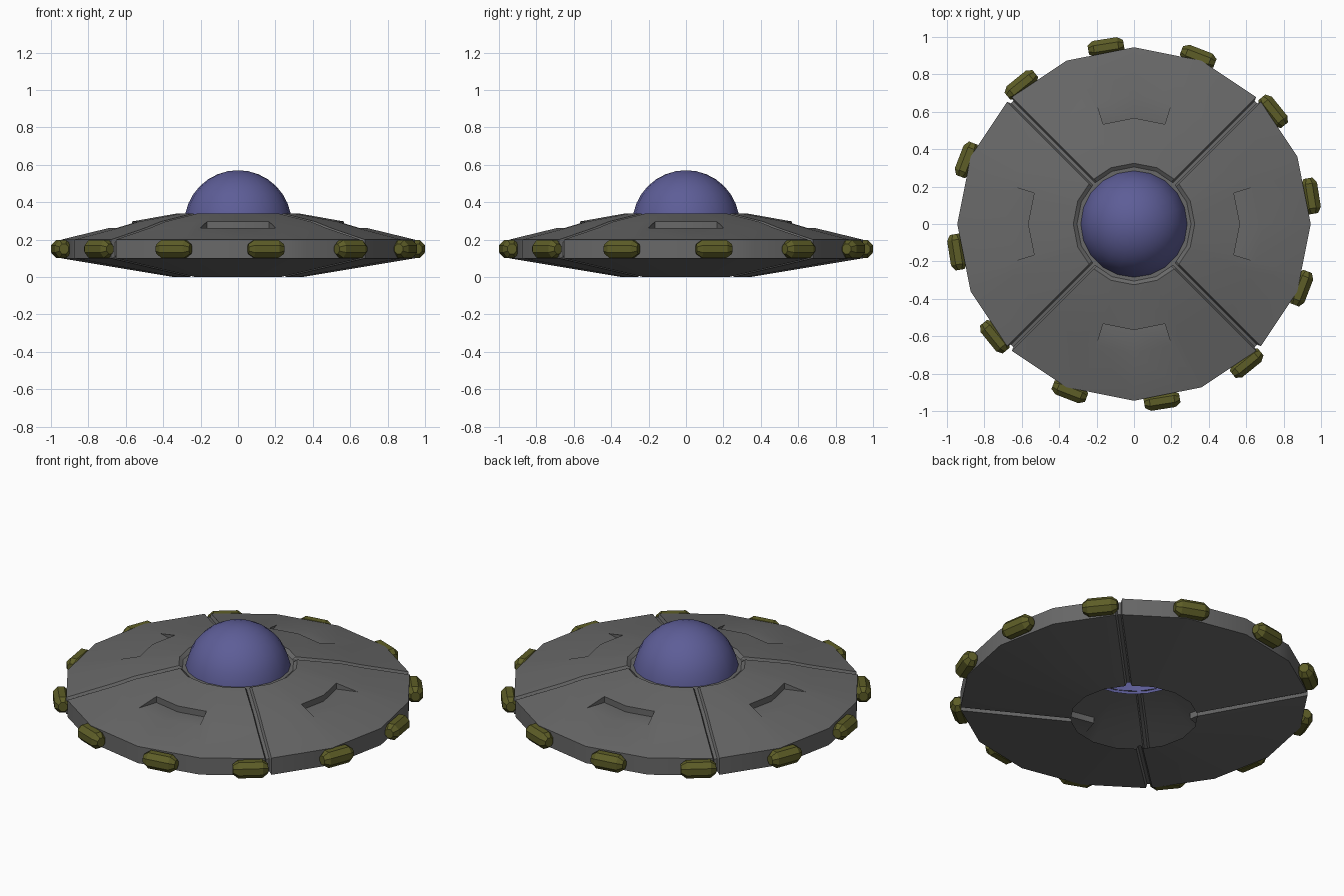
import bpy, bmesh
from math import sin, cos, radians, pi
from mathutils import Matrix

if "Cube" in bpy.data.objects:
    bpy.data.objects.remove(bpy.data.objects["Cube"])


def finish(name, bm, color, angle):
    bmesh.ops.recalc_face_normals(bm, faces=bm.faces)
    me = bpy.data.meshes.new(name)
    bm.to_mesh(me)
    bm.free()
    ob = bpy.data.objects.new(name, me)
    bpy.context.collection.objects.link(ob)
    me.materials.append(color)
    bpy.ops.object.select_all(action='DESELECT')
    ob.select_set(True)
    bpy.context.view_layer.objects.active = ob
    bpy.ops.object.shade_smooth_by_angle(angle=radians(angle))
    return ob


def material(name, rgb):
    m = bpy.data.materials.new(name)
    m.diffuse_color = (*rgb, 1)
    m.use_nodes = True
    m.node_tree.nodes["Principled BSDF"].inputs["Base Color"].default_value = m.diffuse_color
    return m


grey = material("hull_grey", (0.14, 0.14, 0.14))
blue = material("dome_blue", (0.11, 0.11, 0.31))
olive = material("light_olive", (0.11, 0.11, 0.02))

# Hull profile: radius, height, and groove offset (radial, vertical)
PROFILE = [(.28, .325, 0, 0), (.305, .325, 0, 0), (.325, .34, 0, -.015),
           (.567, .297, 0, -.02), (.69, .262, 0, -.02),
           (.945, .2, -.022, -.012), (.945, .1, -.022, .012), (.345, 0, 0, .02)]
VENT_IN, VENT_OUT = 3, 4
VENT_ANGLE = 17.2

# Columns of one quarter: angle, sideways offset, groove depth factor
QUARTER = [(0, 0, 0), (VENT_ANGLE, 0, 0), (22.5, 0, 0),
           (45, -.018, 0), (45, -.009, 1), (45, .009, 1), (45, .018, 0),
           (67.5, 0, 0), (90 - VENT_ANGLE, 0, 0)]
N = len(QUARTER)


def hull_point(prof, col, quarter):
    r, z, dr, dz = prof
    a, side, deep = col
    # stay on the straight edges of a 16-sided polygon
    r = r * cos(pi / 16) / cos(radians(a % 22.5 - 11.25))
    r += dr * deep - abs(side) * math_tan
    t = radians(a + 90 * quarter)
    return (r * cos(t) - side * sin(t), r * sin(t) + side * cos(t), z + dz * deep)


math_tan = sin(pi / 16) / cos(pi / 16)

# Hollow hull with radial grooves
bm = bmesh.new()
rings = [[bm.verts.new(hull_point(p, c, q)) for q in range(4) for c in QUARTER]
         for p in PROFILE]
total = 4 * N
for i in range(len(PROFILE) - 1):
    for j in range(total):
        if i == VENT_IN and j % N in (0, N - 1):
            continue  # vent opening
        k = (j + 1) % total
        bm.faces.new((rings[i][j], rings[i][k], rings[i + 1][k], rings[i + 1][j]))

# Four recessed vents: back wall, flat floor, triangular sides
for q in range(4):
    cols = [(q * N - 1) % total, q * N, q * N + 1]
    top = [rings[VENT_IN][c] for c in cols]
    out = [rings[VENT_OUT][c] for c in cols]
    low = [bm.verts.new((v.co.x, v.co.y, PROFILE[VENT_OUT][1] - .001)) for v in top]
    for a in (0, 1):
        bm.faces.new((top[a], top[a + 1], low[a + 1], low[a]))
        bm.faces.new((low[a], low[a + 1], out[a + 1], out[a]))
    for a in (0, 2):
        bm.faces.new((top[a], low[a], out[a]))
finish("saucer_hull", bm, grey, 28)

# Dome: open upper half of a sphere
bm = bmesh.new()
bmesh.ops.create_uvsphere(bm, u_segments=20, v_segments=16, radius=.287,
                          matrix=Matrix.Translation((0, 0, .284)))
bmesh.ops.delete(bm, geom=[v for v in bm.verts if v.co.z < .28], context='VERTS')
for v in bm.verts:
    if v.co.z < .3:
        v.co.z = .31
finish("cockpit_dome", bm, blue, 60)

# Twelve faceted lights around the rim
SECTIONS = [(-.096, .55), (-.066, 1), (.066, 1), (.096, .55)]
for n in range(12):
    bm = bmesh.new()
    loops = [[bm.verts.new((.044 * s * cos(k * pi / 4 + pi / 8) / cos(pi / 8), y,
                            .047 * s * sin(k * pi / 4 + pi / 8) / cos(pi / 8)))
              for k in range(8)] for y, s in SECTIONS]
    for a, b in zip(loops, loops[1:]):
        for k in range(8):
            bm.faces.new((a[k], a[(k + 1) % 8], b[(k + 1) % 8], b[k]))
    bm.faces.new(loops[0])
    bm.faces.new(loops[-1])
    bm.transform(Matrix.Rotation(radians(9 + 30 * n), 4, 'Z')
                 @ Matrix.Translation((.957, 0, .15)))
    finish(f"rim_light_{n + 1}", bm, olive, 30)
